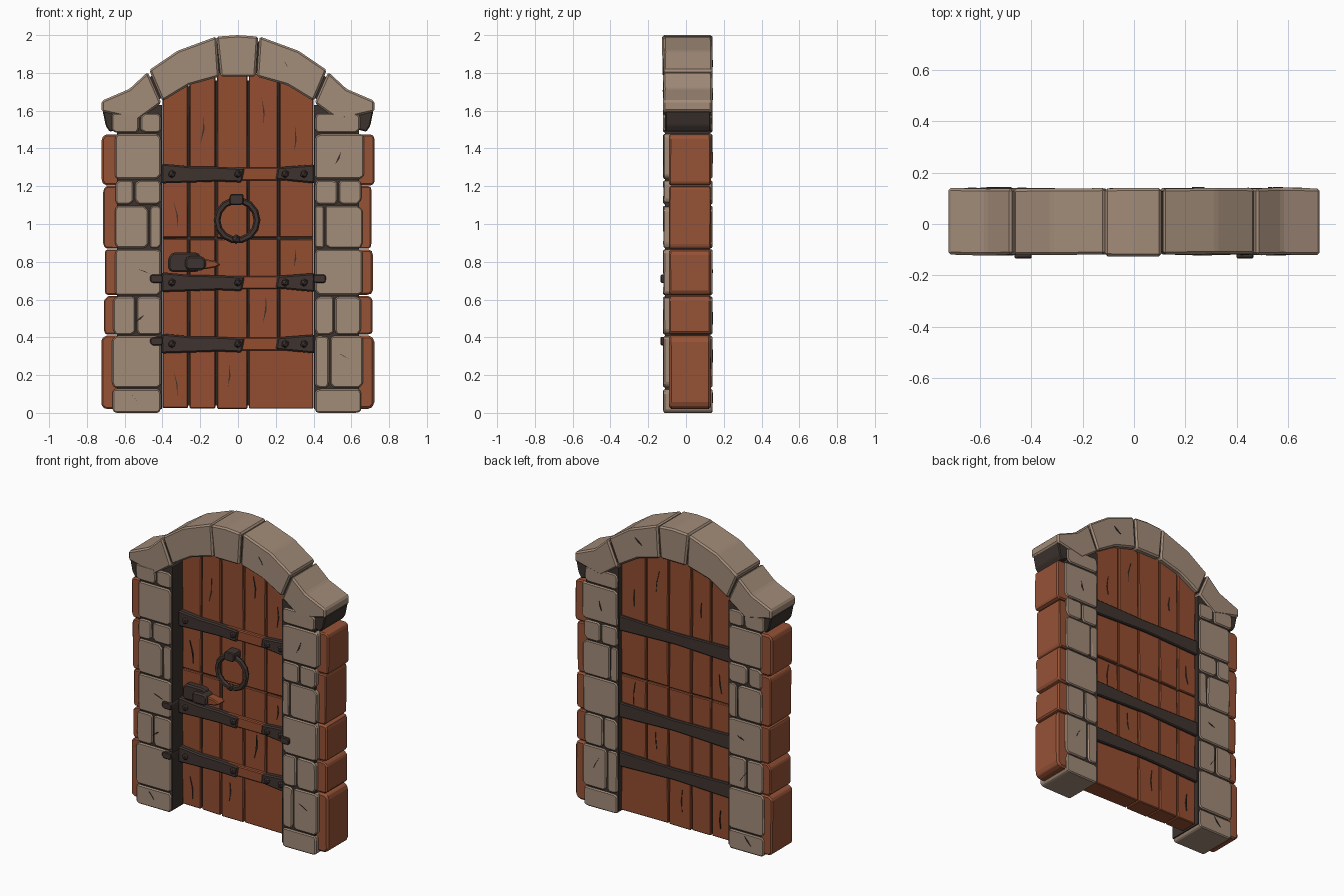
import bpy
import bmesh
import math
import random
from mathutils import Matrix

random.seed(4)
default_cube = bpy.data.objects.get("Cube")
if default_cube:
    bpy.data.objects.remove(default_cube, do_unlink=True)


def material(name, colour):
    mat = bpy.data.materials.new(name)
    mat.use_nodes = True
    mat.diffuse_color = (*colour, 1)
    mat.node_tree.nodes["Principled BSDF"].inputs["Base Color"].default_value = (*colour, 1)
    return mat


STONE = material("warm grey stone", (0.36, 0.26, 0.19))
WOOD = material("red brown wood", (0.295, 0.075, 0.03))
BRICK = material("red brown brick", (0.305, 0.085, 0.037))
IRON = material("dark iron", (0.05, 0.034, 0.029))
MORTAR = material("dark mortar", (0.044, 0.032, 0.027))

FRONT, BACK = -0.122, 0.142


def finish(name, bm, mat):
    bmesh.ops.recalc_face_normals(bm, faces=bm.faces)
    mesh = bpy.data.meshes.new(name)
    bm.to_mesh(mesh)
    bm.free()
    mesh.materials.append(mat)
    obj = bpy.data.objects.new(name, mesh)
    bpy.context.collection.objects.link(obj)
    return obj


def prism(name, outline, front, back, mat, bevel=0.0, rough=0.0, side=1):
    """Extrude an x-z outline along y, with worn edges and uneven faces."""
    bm = bmesh.new()
    rings = []
    for y, inward in ((front, 1), (back, -1)):
        rings.append([bm.verts.new((x * side, y + inward * random.uniform(0, rough), z))
                      for x, z in outline])
    bm.faces.new(rings[0])
    bm.faces.new(rings[1])
    count = len(outline)
    for i in range(count):
        j = (i + 1) % count
        bm.faces.new((rings[0][i], rings[0][j], rings[1][j], rings[1][i]))
    bmesh.ops.recalc_face_normals(bm, faces=bm.faces)
    if bevel:
        bmesh.ops.bevel(bm, geom=bm.edges[:], offset=bevel, segments=1,
                        affect='EDGES', clamp_overlap=True)
    return finish(name, bm, mat)


def chipped(x0, x1, z0, z1, chip=0.025):
    """Rectangle outline with unevenly broken corners."""
    def cut():
        return random.uniform(0.3, 1) * min(chip, (x1 - x0) / 3, (z1 - z0) / 3)
    return [(x0 + cut(), z0), (x1 - cut(), z0), (x1, z0 + cut()), (x1, z1 - cut()),
            (x1 - cut(), z1), (x0 + cut(), z1), (x0, z1 - cut()), (x0, z0 + cut())]


def rect(x0, x1, z0, z1):
    return [(x0, z0), (x1, z0), (x1, z1), (x0, z1)]


# Jambs: rows of stones (bottom height, split position or None for a single stone)
JOINTS = [0.008, 0.13, 0.41, 0.62, 0.87, 1.1, 1.235, 1.48, 1.59]
SPLITS = {"right": [None, None, 0.54, None, 0.47, 0.55, None, 0.52],
          "left": [None, 0.485, 0.51, None, 0.46, 0.53, None, None]}
GAP = 0.004

for label, side in (("right", -1), ("left", 1)):
    prism(label + "_jamb_mortar", rect(0.402, 0.64, 0.02, 1.63),
          FRONT + 0.011, BACK - 0.011, MORTAR, side=side)
    for row, split in enumerate(SPLITS[label]):
        low, high = JOINTS[row] + GAP * (row > 0), JOINTS[row + 1] - GAP
        low -= 0.008 * (row == 0)
        outer = 0.658 + random.uniform(-0.012, 0.012)
        spans = [(0.408, outer)] if split is None else [(0.408, split - GAP), (split + GAP, outer)]
        for n, (x0, x1) in enumerate(spans):
            prism(f"{label}_jamb_stone_{row}_{n}", chipped(x0, x1, low, high),
                  FRONT, BACK, STONE, 0.007, 0.005, side)

    # Outer bricks, set back a little from the stones
    for n, (low, high) in enumerate(((0.02, 0.41), (0.415, 0.62), (0.625, 0.865),
                                     (0.87, 1.2), (1.205, 1.475))):
        reach = 0.722 if n in (0, 4) else random.uniform(0.703, 0.715)
        prism(f"{label}_brick_{n}", chipped(0.6, reach, low, high, 0.025),
              FRONT + 0.03, BACK - 0.009, BRICK, 0.018, 0.004, side)

    # Corbel under the arch end
    prism(label + "_corbel", [(0.6, 1.58), (0.717, 1.6), (0.7, 1.52), (0.68, 1.488), (0.6, 1.51)],
          FRONT + 0.012, BACK - 0.012, MORTAR, 0.006, side=side)

    # Arch stones on either side of the keystone
    prism(label + "_arch_stone", [(0.1, 1.78), (0.26, 1.735), (0.4, 1.65), (0.47, 1.815),
                                  (0.32, 1.917), (0.114, 1.993)],
          FRONT, BACK, STONE, 0.01, 0.005, side)
    prism(label + "_arch_end", [(0.406, 1.64), (0.53, 1.55), (0.722, 1.595), (0.722, 1.652),
                                (0.575, 1.715), (0.478, 1.805)],
          FRONT, BACK, STONE, 0.01, 0.005, side)
    prism(label + "_arch_mortar", [(0, 1.8), (0.1, 1.8), (0.26, 1.76), (0.4, 1.67), (0.57, 1.58),
                                   (0.57, 1.69), (0.45, 1.79), (0.3, 1.9), (0.1, 1.97), (0, 1.97)],
          FRONT + 0.015, BACK - 0.015, MORTAR, side=side)

prism("keystone", [(-0.092, 1.78), (0.093, 1.78), (0.107, 1.992), (0, 2), (-0.114, 1.992)],
      FRONT - 0.005, BACK, STONE, 0.01, 0.004)

# Door planks, in rows, with the top row running up behind the arch
PLANKS = [-0.404, -0.26, -0.115, 0.053, 0.215, 0.404]
ROWS = [0.02, 0.36, 0.69, 0.925, 1.26]
DOOR_FRONT, DOOR_BACK = -0.018, 0.112


def arch_height(x):
    return 1.81 - 0.9 * x * x


for row, bottom in enumerate(ROWS):
    edges = PLANKS if row else PLANKS[:4] + PLANKS[5:]
    for n in range(len(edges) - 1):
        x0, x1 = edges[n] + 0.004, edges[n + 1] - 0.004
        low = bottom + random.uniform(0, 0.008)
        if row == len(ROWS) - 1:
            shape = [(x0, low), (x1, low), (x1, arch_height(x1)), (x0, arch_height(x0))]
        else:
            shape = rect(x0, x1, low, ROWS[row + 1] - random.uniform(0.002, 0.006))
        prism(f"door_plank_{row}_{n}", shape, DOOR_FRONT, DOOR_BACK, WOOD, 0.005, 0.008)

# Dark seam filler between the planks
prism("door_seams", [(-0.4, 0.04), (0.4, 0.04), (0.4, 1.66), (0.2, 1.76), (-0.2, 1.76), (-0.4, 1.66)],
      DOOR_FRONT + 0.02, DOOR_BACK - 0.02, MORTAR)


def lump(name, x, y, z, radius):
    """Faceted iron stud."""
    bm = bmesh.new()
    bmesh.ops.create_icosphere(bm, subdivisions=1, radius=radius)
    bmesh.ops.transform(bm, matrix=Matrix.Translation((x, y, z)), verts=bm.verts)
    return finish(name, bm, IRON)


# Crossbars with iron sleeves in front and iron straps behind
for n, z in enumerate((0.365, 0.69, 1.265)):
    prism(f"crossbar_{n}", rect(-0.4, 0.4, z - 0.035, z + 0.035),
          DOOR_FRONT - 0.025, DOOR_FRONT + 0.01, WOOD, 0.006, 0.004)
    prism(f"long_sleeve_{n}", [(-0.405, z - 0.05), (-0.25, z - 0.045), (-0.1, z - 0.04),
                               (0.02, z - 0.045), (0.035, z + 0.03), (-0.1, z + 0.038),
                               (-0.25, z + 0.04), (-0.405, z + 0.055)],
          DOOR_FRONT - 0.035, DOOR_FRONT + 0.01, IRON, 0.008, 0.004)
    prism(f"short_sleeve_{n}", [(0.2, z - 0.03), (0.405, z - 0.05), (0.405, z + 0.05), (0.21, z + 0.035)],
          DOOR_FRONT - 0.035, DOOR_FRONT + 0.01, IRON, 0.008, 0.004)
    prism(f"back_strap_{n}", [(-0.405, z - 0.05), (0, z - 0.035), (0.405, z - 0.05),
                              (0.405, z + 0.05), (0, z + 0.04), (-0.405, z + 0.05)],
          DOOR_BACK - 0.01, DOOR_BACK + 0.013, IRON, 0.006)
    for x in (-0.35, 0, 0.25, 0.35):
        lump(f"stud_{n}", x, DOOR_FRONT - 0.032, z, 0.022)

# Hinge pins lapping onto the jambs
for side, z in ((-1, 0.38), (-1, 0.71), (1, 0.71)):
    prism("hinge_pin", chipped(0.398, 0.465, z - 0.022, z + 0.022, 0.02),
          FRONT - 0.012, 0, IRON, 0.006, side=side)

# Ring handle with its holder
bpy.ops.mesh.primitive_torus_add(location=(-0.005, -0.055, 1.02), rotation=(math.pi / 2, 0, 0),
                                 major_radius=0.106, minor_radius=0.018,
                                 major_segments=14, minor_segments=6)
ring = bpy.context.object
ring.name = "ring_handle"
ring.data.materials.append(IRON)
prism("ring_holder", chipped(-0.045, 0.03, 1.1, 1.16, 0.02), -0.085, 0, IRON, 0.008)
lump("ring_weight", -0.01, -0.06, 0.92, 0.026)

# Latch
prism("latch_plate", chipped(-0.37, -0.2, 0.745, 0.85, 0.03), -0.06, 0, IRON, 0.01, 0.006)
prism("latch_block", chipped(-0.28, -0.17, 0.755, 0.83, 0.02), -0.09, 0, IRON, 0.01, 0.006)
prism("latch_tip", [(-0.18, 0.76), (-0.12, 0.77), (-0.09, 0.785), (-0.12, 0.805), (-0.18, 0.815)],
      -0.07, 0, WOOD, 0.006)


# Thin cracks in the wood and the stones
def crack(name, x, y, z, length, angle):
    dx, dz = math.cos(angle) * length / 2, math.sin(angle) * length / 2
    width = 0.004
    shape = [(x - dx, z - dz), (x + dz * 0.1 + width, z - width),
             (x + dx, z + dz), (x + dz * 0.1 - width, z + width)]
    prism(name, shape, y - 0.001, y + 0.006, MORTAR)


for x, z in ((-0.33, 0.15), (-0.19, 1.5), (-0.05, 0.2), (0.13, 1.6), (0.3, 1.45),
             (0.14, 0.55), (-0.33, 1.05), (0.3, 0.82)):
    for y in (DOOR_FRONT, DOOR_BACK - 0.005):
        crack("wood_crack", x, y, z, random.uniform(0.08, 0.16), random.uniform(1.4, 1.75))
for x, z in ((-0.55, 0.08), (-0.52, 0.5), (0.56, 0.3), (0.53, 1.35), (-0.5, 0.75), (0.25, 1.85)):
    for y in (FRONT, BACK - 0.005):
        crack("stone_crack", x, y, z, random.uniform(0.05, 0.09), random.uniform(0.2, 2.8))
